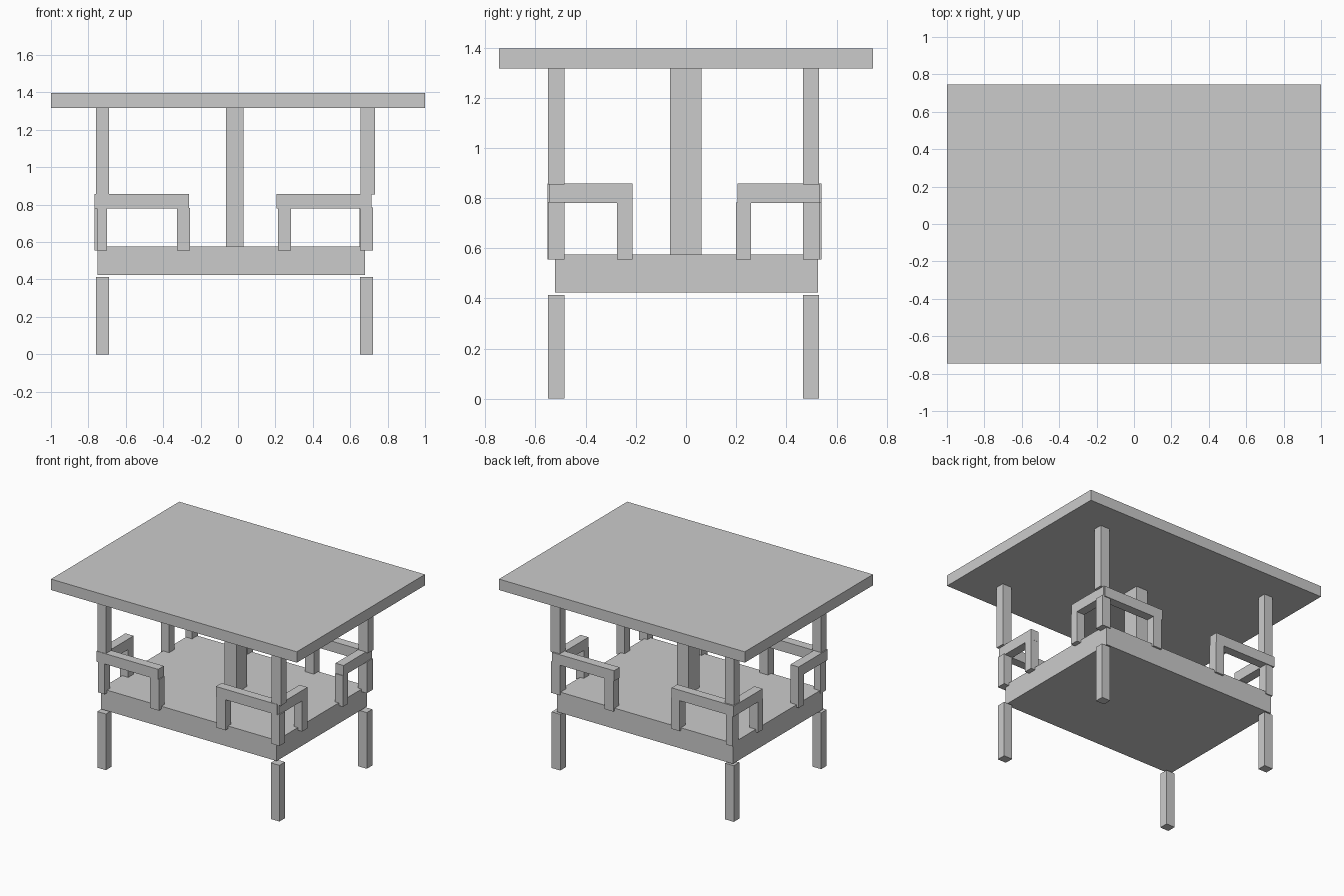
import bpy, bmesh

if "Cube" in bpy.data.objects:
    bpy.data.objects.remove(bpy.data.objects["Cube"])


def box(name, x0, x1, y0, y1, z0, z1):
    """Axis-aligned block given by its extents."""
    bm = bmesh.new()
    bmesh.ops.create_cube(bm, size=1)
    for v in bm.verts:
        v.co.x = x1 if v.co.x > 0 else x0
        v.co.y = y1 if v.co.y > 0 else y0
        v.co.z = z1 if v.co.z > 0 else z0
    mesh = bpy.data.meshes.new(name)
    bm.to_mesh(mesh)
    bm.free()
    ob = bpy.data.objects.new(name, mesh)
    bpy.context.collection.objects.link(ob)
    return ob


# Roof slab, deck and central column
box("roof", -1, 1, -0.745, 0.745, 1.317, 1.397)
box("deck", -0.75, 0.68, -0.522, 0.527, 0.423, 0.575)
box("centre_column", -0.065, 0.03, -0.063, 0.062, 0.57, 1.32)

# Per side: leg, upper post, lower post, rail span, inner post, cross rail
sides_x = {
    "left": dict(leg=(-0.76, -0.69), post=(-0.76, -0.69), low=(-0.755, -0.70),
                 span=(-0.765, -0.262), inner=(-0.327, -0.257), rail=(-0.767, -0.70)),
    "right": dict(leg=(0.652, 0.722), post=(0.656, 0.733), low=(0.652, 0.722),
                  span=(0.207, 0.705), inner=(0.213, 0.284), rail=(0.65, 0.715)),
}
sides_y = {
    "front": dict(leg=(-0.55, -0.485), post=(-0.55, -0.485), low=(-0.55, -0.485),
                  span=(-0.545, -0.213), inner=(-0.276, -0.214), rail=(-0.553, -0.487)),
    "back": dict(leg=(0.466, 0.53), post=(0.466, 0.53), low=(0.466, 0.535),
                 span=(0.205, 0.535), inner=(0.2, 0.26), rail=(0.475, 0.541)),
}

# Four corners: leg, post and L-shaped railing
for yn, y in sides_y.items():
    for xn, x in sides_x.items():
        tag = f"{yn}_{xn}"
        box(tag + "_leg", *x["leg"], *y["leg"], 0, 0.413)
        box(tag + "_upper_post", *x["post"], *y["post"], 0.853, 1.32)
        box(tag + "_lower_post", *x["low"], *y["low"], 0.555, 0.785)
        box(tag + "_long_rail", *x["span"], *y["rail"], 0.78, 0.857)
        box(tag + "_short_rail", *x["rail"], *y["span"], 0.78, 0.857)
        box(tag + "_long_rail_post", *x["inner"], *y["rail"], 0.555, 0.783)
        box(tag + "_short_rail_post", *x["rail"], *y["inner"], 0.555, 0.783)
